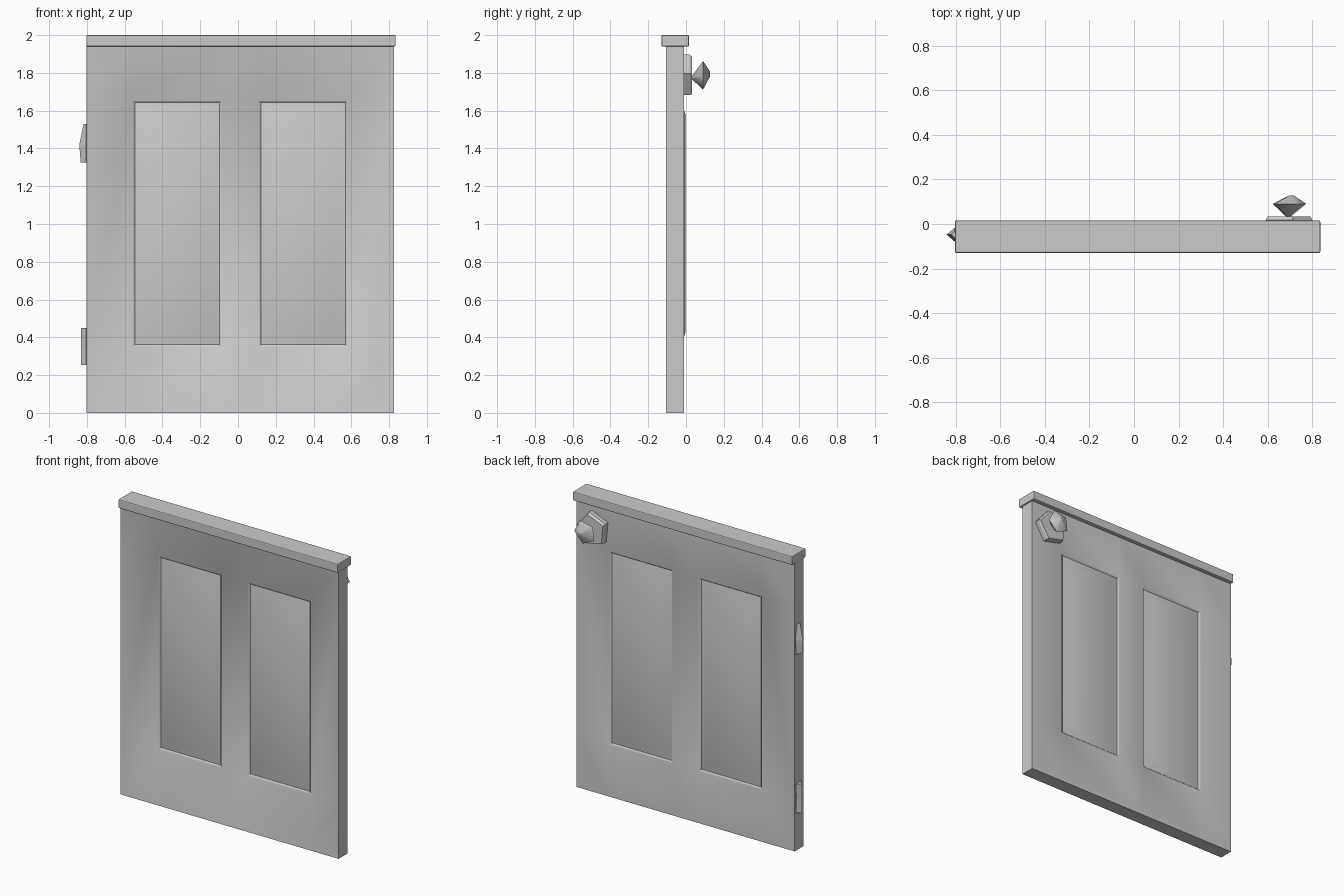
import bpy, bmesh, math

if "Cube" in bpy.data.objects:
    bpy.data.objects.remove(bpy.data.objects["Cube"])

def finish(name, bm, angle=None):
    bmesh.ops.remove_doubles(bm, verts=bm.verts, dist=1e-5)
    bmesh.ops.recalc_face_normals(bm, faces=bm.faces)
    me = bpy.data.meshes.new(name)
    bm.to_mesh(me)
    bm.free()
    ob = bpy.data.objects.new(name, me)
    bpy.context.collection.objects.link(ob)
    if angle:
        bpy.ops.object.select_all(action='DESELECT')
        ob.select_set(True)
        bpy.context.view_layer.objects.active = ob
        bpy.ops.object.shade_smooth_by_angle(angle=math.radians(angle))
    return ob

def loft(bm, rings):
    """Closed solid through rings of equal point count."""
    rings = [[bm.verts.new(p) for p in r] for r in rings]
    n = len(rings[0])
    for a, b in zip(rings, rings[1:]):
        for i in range(n):
            j = (i + 1) % n
            bm.faces.new((a[i], a[j], b[j], b[i]))
    bm.faces.new(rings[0])
    bm.faces.new(rings[-1])

def rect(x0, x1, z0, z1, inset, y):
    x0, x1, z0, z1 = x0 + inset, x1 - inset, z0 + inset, z1 - inset
    return [(x0, y, z0), (x1, y, z0), (x1, y, z1), (x0, y, z1)]

# Door slab with two moulded panels on each face; the front is slightly dished
xs = [-0.803, -0.557, -0.087, 0.11, 0.58, 0.825]
zs = [0, 0.35, 1.655, 1.945]
bm = bmesh.new()
def quad(pts):
    bm.faces.new([bm.verts.new(p) for p in pts])

profile = [(0, 0), (0.012, -0.012), (0.03, -0.008), (0.078, 0.009)]
for rim, y, out in ((-0.105, -0.055, -1), (-0.011, -0.011, 1)):
    for i in range(5):
        for k in range(3):
            cell = (xs[i], xs[i + 1], zs[k], zs[k + 1])
            if k == 1 and i in (1, 3):
                rings = [rect(*cell, d, y + out * h) for d, h in profile]
                for a, b in zip(rings, rings[1:]):
                    for j in range(4):
                        m = (j + 1) % 4
                        quad((a[j], a[m], b[m], b[j]))
                quad(rings[-1])
            else:
                quad([(px, rim if px in (xs[0], xs[-1]) or pz in (zs[0], zs[-1]) else y, pz)
                      for px, _, pz in rect(*cell, 0, y)])
# Slab edges
ya, yb = -0.105, -0.011
for a, b in zip(xs, xs[1:]):
    for z in (zs[0], zs[-1]):
        quad(((a, ya, z), (b, ya, z), (b, yb, z), (a, yb, z)))
for a, b in zip(zs, zs[1:]):
    for x in (xs[0], xs[-1]):
        quad(((x, ya, a), (x, ya, b), (x, yb, b), (x, yb, a)))
finish("door_slab", bm, 50)

# Top rail cap with softened edges
bm = bmesh.new()
loft(bm, [[(x, -0.13, 1.94), (x, 0.016, 1.94), (x, 0.016, 2.0), (x, -0.13, 2.0)]
          for x in (-0.803, 0.835)])
cap = finish("top_rail", bm)
bev = cap.modifiers.new("soft_edges", 'BEVEL')
bev.width, bev.segments = 0.006, 2

# Five-sided knob plate and knob on the back
def pent(cx, cz, r, y, phase):
    return [(cx + r * math.cos(math.radians(phase + 72 * i)), y,
             cz + r * math.sin(math.radians(phase + 72 * i))) for i in range(5)]

bm = bmesh.new()
loft(bm, [pent(0.687, 1.787, 0.113, -0.02, 5), pent(0.687, 1.787, 0.113, 0.018, 5),
          pent(0.687, 1.783, 0.104, 0.033, 5)])
finish("knob_plate", bm)

bm = bmesh.new()
loft(bm, [pent(0.692, 1.776, 0.01, 0.032, 65),
          pent(0.692, 1.79, 0.08, 0.09, 65), pent(0.705, 1.795, 0.012, 0.128, 65)])
finish("knob", bm, 60)

# Faceted hinges on the left edge
def hinge(name, sections):
    # Each section is height, reach in x and half width in y
    bm = bmesh.new()
    loft(bm, [[(-0.79, -0.048 - w, z), (-0.805, -0.048 - w, z), (-x, -0.048, z),
               (-0.805, -0.048 + w, z), (-0.79, -0.048 + w, z)] for z, x, w in sections])
    return finish(name, bm)

hinge("upper_hinge", [(1.325, 0.833, 0.022), (1.42, 0.84, 0.03), (1.53, 0.818, 0.014)])
hinge("lower_hinge", [(0.253, 0.831, 0.024), (0.35, 0.831, 0.02), (0.45, 0.831, 0.026)])
